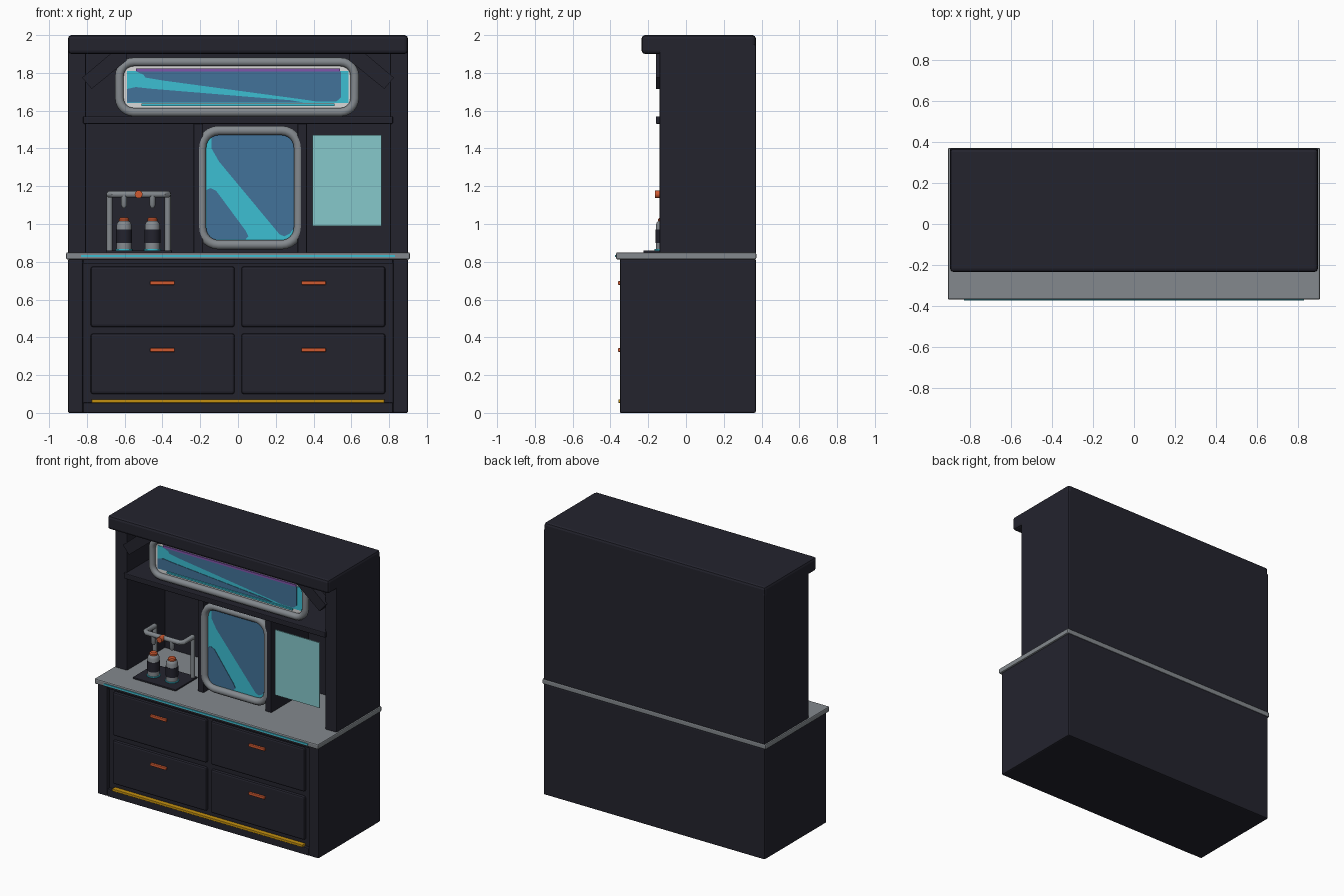
import bpy, bmesh, math
from mathutils import Vector

if "Cube" in bpy.data.objects:
    bpy.data.objects.remove(bpy.data.objects["Cube"])


def material(name, r, g, b):
    m = bpy.data.materials.new(name)
    m.diffuse_color = (r, g, b, 1)
    m.use_nodes = True
    m.node_tree.nodes["Principled BSDF"].inputs["Base Color"].default_value = m.diffuse_color
    return m


DARK = material("charcoal", 0.017, 0.017, 0.027)
STEEL = material("steel_grey", 0.23, 0.25, 0.27)
CYAN = material("cyan", 0.045, 0.52, 0.65)
BLUE = material("glass_blue", 0.055, 0.17, 0.32)
PALE = material("pale_cyan", 0.24, 0.58, 0.60)
ORANGE = material("orange", 0.62, 0.10, 0.03)
YELLOW = material("yellow", 0.55, 0.28, 0.005)
WHITE = material("white", 0.70, 0.70, 0.70)
PURPLE = material("purple", 0.22, 0.09, 0.40)


def finish(name, bm, mat, smooth=False):
    bmesh.ops.recalc_face_normals(bm, faces=bm.faces)
    me = bpy.data.meshes.new(name)
    bm.to_mesh(me)
    bm.free()
    me.materials.append(mat)
    ob = bpy.data.objects.new(name, me)
    bpy.context.collection.objects.link(ob)
    if smooth:
        bpy.ops.object.select_all(action='DESELECT')
        ob.select_set(True)
        bpy.context.view_layer.objects.active = ob
        bpy.ops.object.shade_smooth_by_angle(angle=math.radians(40))
    return ob


def box(name, x, y, z, mat=DARK, bevel=0.0):
    bm = bmesh.new()
    bmesh.ops.create_cube(bm, size=1)
    for v in bm.verts:
        v.co = [(a + b) / 2 + c * (b - a) for c, (a, b) in zip(v.co, (x, y, z))]
    ob = finish(name, bm, mat)
    if bevel:
        mod = ob.modifiers.new("edge", 'BEVEL')
        mod.width = bevel
        mod.segments = 2
    return ob


def plate(name, pts, y, mat, thick=0.004):
    """Flat outline in the x-z plane, its front at y."""
    bm = bmesh.new()
    f = bm.faces.new([bm.verts.new((px, y, pz)) for px, pz in pts])
    ext = bmesh.ops.extrude_face_region(bm, geom=[f])
    for v in ext["geom"]:
        if isinstance(v, bmesh.types.BMVert):
            v.co.y += thick
    return finish(name, bm, mat)


def rounded(x0, x1, z0, z1, r, n=6):
    pts = []
    for cx, cz, a0 in ((x1 - r, z1 - r, 0), (x0 + r, z1 - r, 90),
                       (x0 + r, z0 + r, 180), (x1 - r, z0 + r, 270)):
        for i in range(n + 1):
            a = math.radians(a0 + 90 * i / n)
            pts.append((cx + r * math.cos(a), cz + r * math.sin(a)))
    return pts


def pipe(name, pts, radius, mat=STEEL, cyclic=False):
    cu = bpy.data.curves.new(name, 'CURVE')
    cu.dimensions = '3D'
    cu.bevel_depth = radius
    cu.bevel_resolution = 3
    cu.use_fill_caps = True
    sp = cu.splines.new('POLY')
    sp.points.add(len(pts) - 1)
    for p, co in zip(sp.points, pts):
        p.co = (*co, 1)
    sp.use_cyclic_u = cyclic
    cu.materials.append(mat)
    ob = bpy.data.objects.new(name, cu)
    bpy.context.collection.objects.link(ob)
    bpy.ops.object.select_all(action='DESELECT')
    ob.select_set(True)
    bpy.context.view_layer.objects.active = ob
    bpy.ops.object.convert(target='MESH')
    bpy.ops.object.shade_smooth_by_angle(angle=math.radians(40))


def lathe(name, x, y, rings, mat, seg=20):
    """Turned part from (radius, z) rings."""
    bm = bmesh.new()
    loops = [[bm.verts.new((x + r * math.cos(math.tau * i / seg),
                            y + r * math.sin(math.tau * i / seg), z))
              for i in range(seg)] for r, z in rings]
    for a, b in zip(loops, loops[1:]):
        for i in range(seg):
            j = (i + 1) % seg
            bm.faces.new((a[i], a[j], b[j], b[i]))
    bm.faces.new(loops[0])
    bm.faces.new(loops[-1])
    finish(name, bm, mat, True)


# Base cabinet with face frame, drawers and handles
box("base_body", (-0.9, 0.9), (-0.325, 0.37), (0, 0.815), bevel=0.008)
for s, side in ((-1, "left"), (1, "right")):
    box(side + "_base_stile", sorted((s * 0.82, s * 0.9)), (-0.35, -0.30), (0, 0.815), bevel=0.008)
    for row, z in (("lower", 0.10), ("upper", 0.455)):
        box(f"{side}_{row}_drawer", sorted((s * 0.018, s * 0.78)), (-0.345, -0.30), (z, z + 0.32), bevel=0.012)
        box(f"{side}_{row}_handle", (s * 0.4 - 0.065, s * 0.4 + 0.065), (-0.36, -0.34),
            (z + 0.223, z + 0.243), ORANGE, 0.004)
box("base_bottom_rail", (-0.82, 0.82), (-0.35, -0.30), (0, 0.055), bevel=0.006)
box("base_top_rail", (-0.82, 0.82), (-0.345, -0.30), (0.79, 0.815), bevel=0.004)
box("floor_light_strip", (-0.775, 0.775), (-0.358, -0.32), (0.053, 0.071), YELLOW, 0.003)

# Countertop with light strip
box("countertop", (-0.91, 0.91), (-0.37, 0.372), (0.812, 0.85), STEEL, 0.008)
box("counter_light_strip", (-0.83, 0.83), (-0.375, -0.367), (0.824, 0.836), CYAN)

# Upper hutch: back, columns, partitions, shelf, cornice and braces
box("hutch_back", (-0.9, 0.9), (0.30, 0.37), (0.845, 1.95), bevel=0.006)
for s, side in ((-1, "left"), (1, "right")):
    box(side + "_column", sorted((s * 0.805, s * 0.9)), (-0.14, 0.37), (0.845, 1.95), bevel=0.006)
    cx = 0.065 + s * 0.275
    box(side + "_partition", (cx - 0.025, cx + 0.025), (-0.135, 0.31), (0.845, 1.54), bevel=0.005)
    brace = [(s * 0.825, 1.775), (s * 0.775, 1.715), (s * 0.59, 1.865), (s * 0.59, 1.91), (s * 0.665, 1.91)]
    plate(side + "_brace", brace, -0.16, DARK, 0.06)
box("shelf", (-0.82, 0.82), (-0.16, 0.31), (1.53, 1.57), bevel=0.006)
box("cornice", (-0.9, 0.9), (-0.235, 0.37), (1.9, 2.0), bevel=0.018)

# Centre window
pipe("centre_window_frame", [(x, -0.113, z) for x, z in rounded(-0.193, 0.320, 0.89, 1.495, 0.09)],
     0.026, cyclic=True)
plate("centre_window_glass", rounded(-0.19, 0.317, 0.893, 1.492, 0.088), -0.106, CYAN, 0.008)
plate("centre_reflection_upper",
      [(-0.14, 1.47), (-0.14, 1.40), (-0.10, 1.33), (0.22, 0.945), (0.245, 0.935), (0.275, 0.95),
       (0.298, 0.98), (0.298, 1.44), (0.275, 1.48), (0.255, 1.487), (-0.12, 1.487)], -0.109, BLUE)
plate("centre_reflection_lower",
      [(-0.167, 1.18), (-0.145, 1.19), (-0.115, 1.175), (0.04, 0.965), (0.055, 0.935), (0.04, 0.918),
       (-0.13, 0.918), (-0.167, 0.95)], -0.109, BLUE)

# Wide upper window
pipe("upper_window_frame", [(x, -0.10, z) for x, z in rounded(-0.628, 0.618, 1.592, 1.858, 0.075)],
     0.024, cyclic=True)
plate("upper_window_panel", rounded(-0.622, 0.612, 1.60, 1.852, 0.065), -0.09, WHITE, 0.009)
box("upper_window_glass", (-0.588, 0.585), (-0.094, -0.089), (1.64, 1.81), CYAN)
plate("upper_reflection_upper",
      [(-0.50, 1.79), (-0.49, 1.775), (-0.40, 1.76), (0.34, 1.66), (0.42, 1.648), (0.52, 1.648), (0.545, 1.67),
       (0.545, 1.808), (-0.54, 1.808)], -0.097, BLUE, 0.003)
plate("upper_reflection_lower",
      [(-0.588, 1.715), (-0.54, 1.725), (-0.47, 1.717), (0.28, 1.655), (0.35, 1.643), (-0.588, 1.643)],
      -0.097, BLUE, 0.003)
box("upper_purple_strip", (-0.54, 0.54), (-0.100, -0.089), (1.808, 1.823), PURPLE)
box("upper_cyan_strip", (-0.51, 0.51), (-0.100, -0.089), (1.626, 1.638), CYAN)

# Pale display pane
box("display_pane", (0.395, 0.76), (-0.137, -0.130), (0.99, 1.47), PALE)

# Drink dispenser: tray, pipe gantry, valve, nozzles and bottles
box("dispenser_tray", (-0.70, -0.35), (-0.225, 0.03), (0.849, 0.861), bevel=0.003)
for x, side in ((-0.68, "left"), (-0.372, "right")):
    pipe(side + "_dispenser_post", [(x, 0.005, 0.855), (x, 0.005, 1.165)], 0.016)
gantry = [(-0.68, 0.005), (-0.68, -0.10), (-0.66, -0.12), (-0.392, -0.12), (-0.372, -0.10), (-0.372, 0.005)]
pipe("dispenser_gantry", [(x, y, 1.157) for x, y in gantry], 0.018)
pipe("dispenser_valve", [(-0.526, -0.165, 1.157), (-0.526, -0.11, 1.157)], 0.021, ORANGE)
for x, side in ((-0.603, "left"), (-0.453, "right")):
    y = -0.12
    lathe(side + "_nozzle", x, y, [(0.008, 1.085), (0.016, 1.10), (0.016, 1.15)], STEEL)
    lathe(side + "_bottle_base", x, y, [(0.046, 0.858), (0.046, 0.868)], CYAN)
    lathe(side + "_bottle", x, y, [(0.04, 0.866), (0.04, 0.995), (0.034, 1.01), (0.022, 1.018)], STEEL)
    lathe(side + "_bottle_band", x, y, [(0.0425, 0.90), (0.0425, 0.97)], DARK)
    lathe(side + "_bottle_cap", x, y, [(0.027, 1.013), (0.027, 1.026), (0.02, 1.034)], ORANGE)
